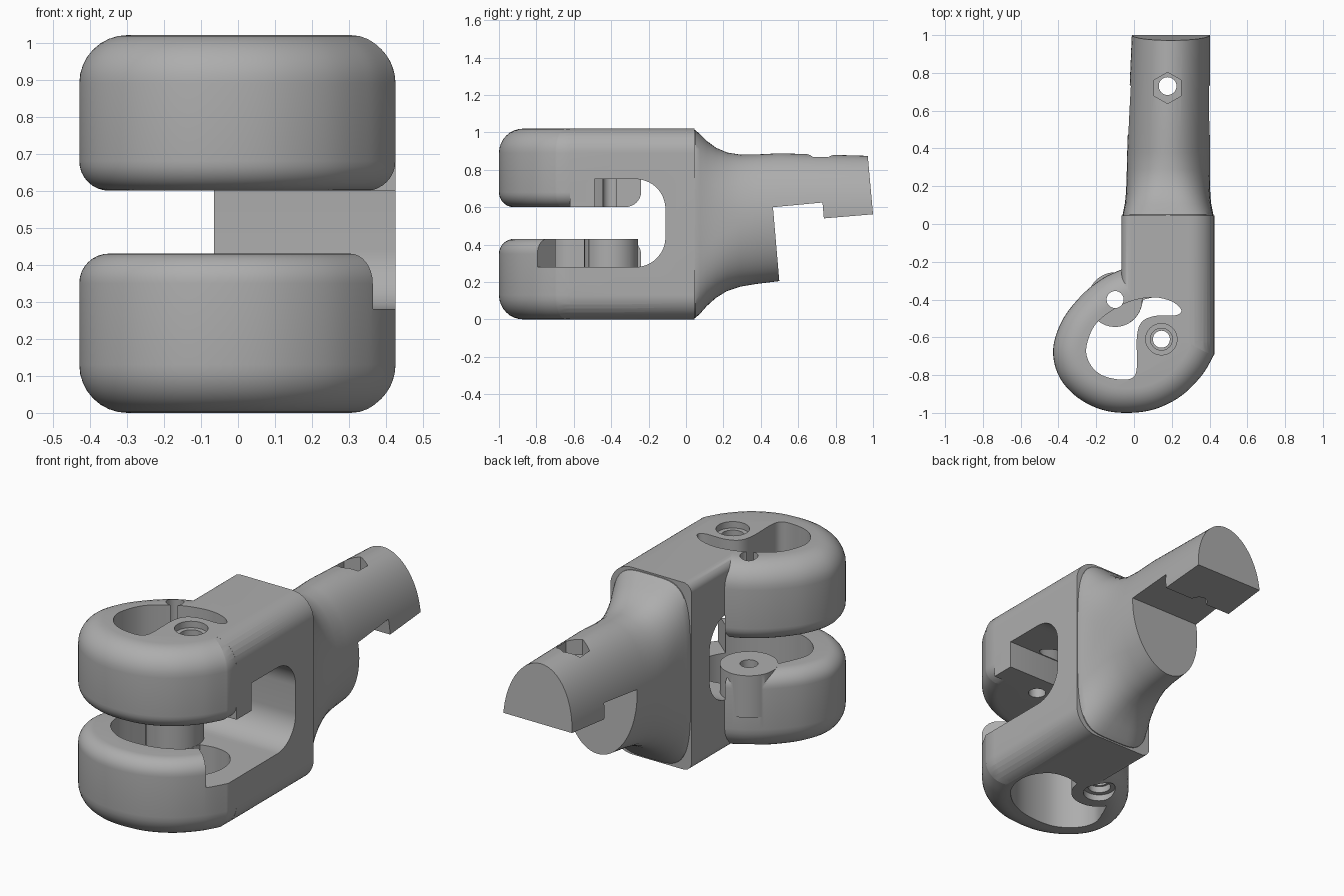
import bpy, bmesh, math
from mathutils import Vector

cube = bpy.data.objects.get("Cube")
if cube:
    bpy.data.objects.remove(cube, do_unlink=True)

grey = bpy.data.materials.new("matte_grey")
grey.use_nodes = True
color = (0.42, 0.42, 0.42, 1)
grey.diffuse_color = color
grey.node_tree.nodes["Principled BSDF"].inputs["Base Color"].default_value = color


def loft(name, rings):
    """Closed solid through matching rings of points."""
    bm = bmesh.new()
    rows = [[bm.verts.new(p) for p in ring] for ring in rings]
    n = len(rows[0])
    for a, b in zip(rows, rows[1:]):
        for i in range(n):
            j = (i + 1) % n
            bm.faces.new((a[i], a[j], b[j], b[i]))
    bm.faces.new(rows[0])
    bm.faces.new(rows[-1])
    bmesh.ops.recalc_face_normals(bm, faces=bm.faces)
    mesh = bpy.data.meshes.new(name)
    bm.to_mesh(mesh)
    bm.free()
    mesh.materials.append(grey)
    ob = bpy.data.objects.new(name, mesh)
    bpy.context.collection.objects.link(ob)
    return ob


def prism(name, pts, lo, hi, axis="z"):
    place = {"z": lambda p, h: (p[0], p[1], h),
             "x": lambda p, h: (h, p[0], p[1]),
             "y": lambda p, h: (p[0], h, p[1])}[axis]
    return loft(name, [[place(p, h) for p in pts] for h in (lo, hi)])


def arc(cx, cy, r, start, end, n=16):
    angles = [math.radians(start + (end - start) * i / n) for i in range(n + 1)]
    return [(cx + r * math.cos(a), cy + r * math.sin(a)) for a in angles]


def disc(name, cx, cy, r, lo, hi, n=48):
    return prism(name, arc(cx, cy, r, 90, 450, n)[:-1], lo, hi)


def smooth(pts, closed=True, steps=7):
    """Catmull-Rom curve through the points."""
    pts = [Vector(p) for p in pts]
    n = len(pts)
    get = (lambda i: pts[i % n]) if closed else (lambda i: pts[max(0, min(n - 1, i))])
    out = []
    for i in range(n if closed else n - 1):
        a, b, c, d = (get(i + k) for k in (-1, 0, 1, 2))
        for s in range(steps):
            t = s / steps
            out.append(0.5 * (2 * b + (c - a) * t + (2 * a - 5 * b + 4 * c - d) * t * t
                              + (3 * b - a - 3 * c + d) * t ** 3))
    return out if closed else out + [pts[-1]]


def inset(pts, d):
    """Move a counter-clockwise outline inwards with mitred corners."""
    out = []
    for i, p in enumerate(pts):
        e, f = (p - pts[i - 1]).normalized(), (pts[(i + 1) % len(pts)] - p).normalized()
        n, m = Vector((-e.y, e.x)), Vector((-f.y, f.x))
        out.append(p + d * (n + m) / (1 + n.dot(m)))
    return out


def rounded_prism(name, pts, lo, hi, r_lo, r_hi, n=8):
    layers = []
    for i in range(n + 1):
        a = math.pi / 2 * i / n
        layers.append((r_lo * (1 - math.sin(a)), lo + r_lo * (1 - math.cos(a))))
    for i in range(n + 1):
        a = math.pi / 2 * i / n
        layers.append((r_hi * (1 - math.cos(a)), hi - r_hi * (1 - math.sin(a))))
    return loft(name, [[(p.x, p.y, z) for p in inset(pts, d)] for d, z in layers])


def combine(target, other, operation):
    mod = target.modifiers.new("combine", "BOOLEAN")
    mod.operation, mod.solver, mod.object = operation, "EXACT", other
    bpy.context.view_layer.update()
    deps = bpy.context.evaluated_depsgraph_get()
    mesh = bpy.data.meshes.new_from_object(target.evaluated_get(deps))
    target.modifiers.clear()
    target.data = mesh
    bpy.data.objects.remove(other, do_unlink=True)


# Block with a tight left edge and a wide right edge
TOP = 1.02
section = (arc(0.295, 0.13, 0.13, -90, 0) + arc(0.295, TOP - 0.13, 0.13, 0, 90)
           + arc(-0.015, TOP - 0.05, 0.05, 90, 180) + arc(-0.015, 0.05, 0.05, 180, 270))
body = prism("clevis_body", section, -0.62, 0.045, "y")

# Two rounded jaws
outline = smooth([(-0.065, -0.24), (-0.17, -0.29), (-0.28, -0.38), (-0.38, -0.51),
                  (-0.428, -0.66), (-0.40, -0.80), (-0.31, -0.91), (-0.18, -0.98),
                  (-0.04, -1.0), (0.11, -0.98), (0.25, -0.91), (0.36, -0.80),
                  (0.425, -0.69)], closed=False)
outline.append(Vector((0.425, -0.30)))
combine(body, rounded_prism("lower_jaw", outline, 0, 0.43, 0.13, 0.08), "UNION")
combine(body, rounded_prism("upper_jaw", outline, 0.6, TOP, 0.08, 0.13), "UNION")

# Neck blending from the block to an oval shank: y, left, right, bottom, top, squareness
stations = [(0.0, -0.06, 0.42, 0.005, 1.015, 4.2), (0.05, -0.06, 0.42, 0.008, 1.012, 4.2),
            (0.075, -0.055, 0.415, 0.03, 0.99, 3.8), (0.11, -0.048, 0.408, 0.07, 0.955, 3.3),
            (0.16, -0.043, 0.404, 0.115, 0.918, 2.8), (0.22, -0.04, 0.402, 0.152, 0.892, 2.4),
            (0.29, -0.038, 0.402, 0.175, 0.881, 2.1), (0.38, -0.036, 0.402, 0.19, 0.882, 2),
            (0.5, -0.032, 0.402, 0.205, 0.888, 2), (1.05, -0.01, 0.402, 0.23, 0.872, 2)]


def oval(y, x0, x1, z0, z1, power, n=64):
    ring = []
    for i in range(n):
        a = math.tau * i / n
        c, s = math.cos(a), math.sin(a)
        ring.append(((x0 + x1) / 2 + (x1 - x0) / 2 * math.copysign(abs(c) ** (2 / power), c), y,
                     (z0 + z1) / 2 + (z1 - z0) / 2 * math.copysign(abs(s) ** (2 / power), s)))
    return ring


shank = loft("shank", [oval(*s) for s in stations])

# Half-lap joint and slanted end of the shank
lap = [(0.508, 0.1), (0.465, 0.60), (0.73, 0.625), (0.737, 0.54), (1.0, 0.562),
       (0.965, 0.95), (1.3, 0.95), (1.3, 0.1)]
combine(shank, prism("lap_cut", lap, -1, 1, "x"), "DIFFERENCE")
combine(shank, disc("nut_pocket", 0.178, 0.72, 0.083, 0.80, 1.2, 6), "DIFFERENCE")
combine(shank, disc("bolt_hole", 0.178, 0.73, 0.047, 0.4, 1.2), "DIFFERENCE")
combine(body, shank, "UNION")

# Throat between the jaws
throat = ([(-1.1, 0.43), (-0.5, 0.43), (-0.5, 0.28)] + arc(-0.27, 0.44, 0.16, -90, 0)
          + arc(-0.27, 0.59, 0.16, 0, 90) + [(-0.49, 0.75), (-0.49, 0.6), (-1.1, 0.6)])
combine(body, prism("throat_cut", throat, -0.066, 1, "x"), "DIFFERENCE")
relief = [(-0.02, -0.3), (-0.02, -0.6), (0.24, -0.69), (0.37, -0.8), (0.7, -0.8), (0.7, -0.3)]
combine(body, prism("relief_cut", relief, 0.28, 0.5), "DIFFERENCE")

# Curved eyes through each jaw
upper_eye = smooth([(-0.253, -0.66), (-0.21, -0.54), (-0.12, -0.46), (-0.02, -0.41),
                    (0.10, -0.388), (0.20, -0.41), (0.25, -0.455), (0.22, -0.483),
                    (0.11, -0.487), (0.04, -0.52), (0.015, -0.6), (0.015, -0.76),
                    (-0.01, -0.815), (-0.08, -0.823), (-0.17, -0.80), (-0.23, -0.745)])
combine(body, prism("upper_eye_cut", upper_eye, 0.5, 1.2), "DIFFERENCE")
pin_x, pin_y = -0.10, -0.40
lower_eye = (smooth([(0.05, -0.40), (0.14, -0.385), (0.23, -0.41), (0.29, -0.49),
                     (0.30, -0.58), (0.27, -0.67), (0.19, -0.755), (0.08, -0.81),
                     (-0.05, -0.828), (-0.16, -0.81), (-0.25, -0.74), (-0.282, -0.65),
                     (-0.25, -0.55)], closed=False)
             + [Vector(p) for p in arc(pin_x, pin_y, 0.145, 215, 350)])
combine(body, prism("lower_eye_cut", lower_eye, -0.2, 0.5), "DIFFERENCE")

# Pin boss, screw holes and their counterbores
combine(body, disc("pin_boss", pin_x, pin_y, 0.144, 0.2, 0.43), "UNION")
screw_x, screw_y = 0.145, -0.61
for x, y in ((pin_x, pin_y), (screw_x, screw_y)):
    combine(body, disc("screw_hole", x, y, 0.045, -0.2, 1.2), "DIFFERENCE")
combine(body, disc("upper_counterbore", screw_x, screw_y, 0.083, 0.985, 1.2), "DIFFERENCE")
combine(body, disc("upper_step", screw_x, screw_y, 0.058, 0.95, 1.2), "DIFFERENCE")
combine(body, disc("lower_counterbore", pin_x, pin_y, 0.083, -0.2, 0.035), "DIFFERENCE")
combine(body, disc("lower_step", pin_x, pin_y, 0.058, -0.2, 0.07), "DIFFERENCE")

bpy.context.view_layer.objects.active = body
body.select_set(True)
bpy.ops.object.shade_smooth_by_angle(angle=math.radians(30))
